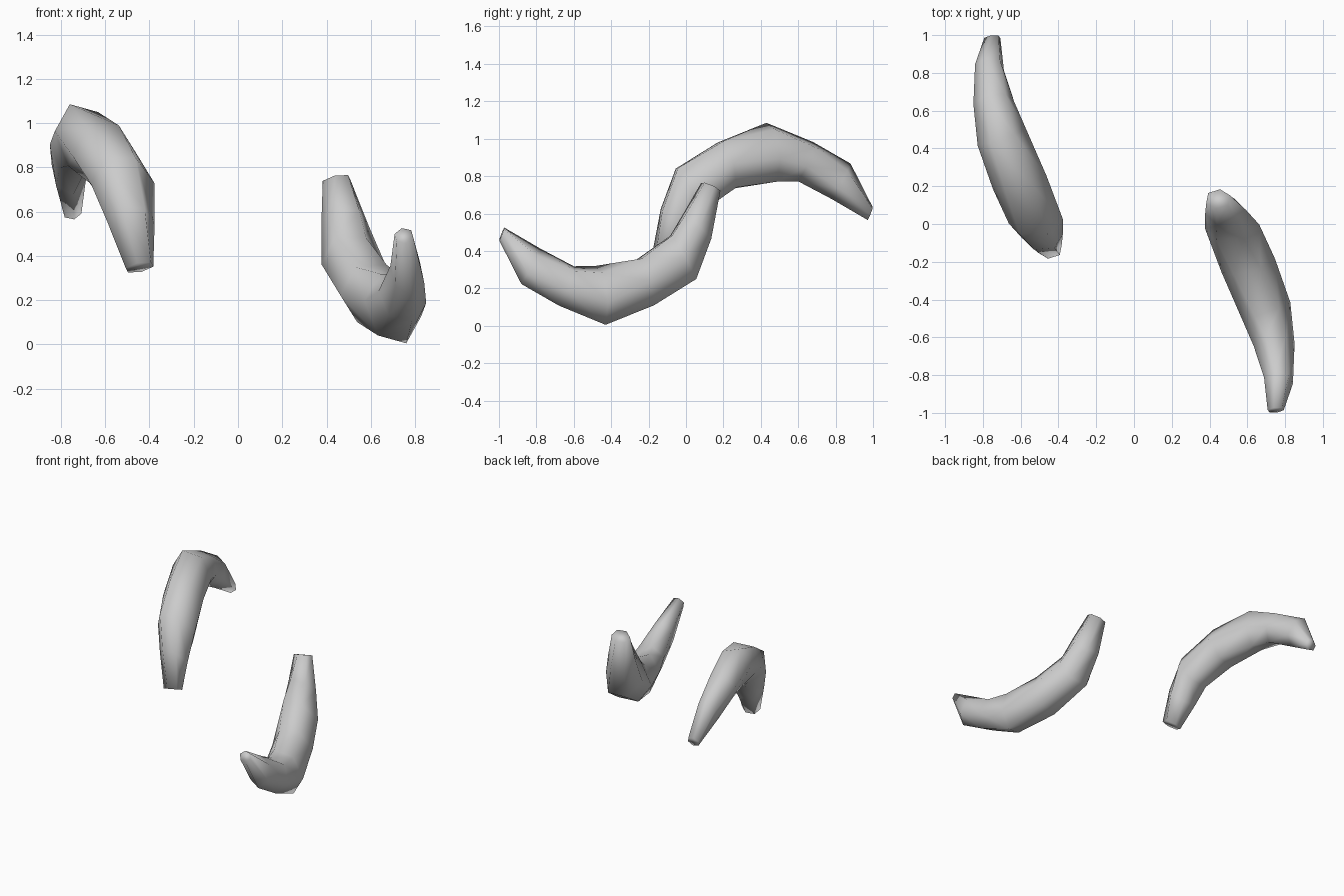
import bpy, bmesh, math
from mathutils import Vector

if "Cube" in bpy.data.objects:
    bpy.data.objects.remove(bpy.data.objects["Cube"])

# Stations along the horn: centre, outward spoke (to the ridge), side radius
STATIONS = [
    ((0.75, -0.985, 0.49), (0.01, -0.013, -0.035), 0.045),
    ((0.765, -0.83, 0.318), (0.02, -0.05, -0.095), 0.078),
    ((0.742, -0.64, 0.213), (0.045, -0.04, -0.105), 0.108),
    ((0.70, -0.46, 0.162), (0.06, 0.03, -0.157), 0.128),
    ((0.605, -0.22, 0.23), (0.075, 0.05, -0.12), 0.145),
    ((0.52, -0.015, 0.365), (0.085, 0.07, -0.115), 0.138),
    ((0.485, 0.065, 0.54), (0.045, 0.07, -0.075), 0.108),
    ((0.445, 0.132, 0.742), (0.01, 0.052, -0.02), 0.068),
]
SIDES = 6
HEIGHT = 1.09


def horn(name, place):
    bm = bmesh.new()
    rings = []
    pts = [Vector(s[0]) for s in STATIONS]
    for i, (c, out, radius) in enumerate(STATIONS):
        tangent = pts[min(i + 1, len(pts) - 1)] - pts[max(i - 1, 0)]
        out = Vector(out)
        side = tangent.cross(out).normalized() * radius
        ring = []
        for k in range(SIDES):
            a = 2 * math.pi * k / SIDES
            ring.append(bm.verts.new(place(pts[i] + out * math.cos(a) + side * math.sin(a))))
        rings.append(ring)
    for r, q in zip(rings, rings[1:]):
        for k in range(SIDES):
            n = (k + 1) % SIDES
            bm.faces.new((r[k], r[n], q[n], q[k]))
    # Flat ends
    bm.faces.new(rings[0])
    bm.faces.new(rings[-1])
    bmesh.ops.recalc_face_normals(bm, faces=bm.faces[:])
    for f in bm.faces:
        f.smooth = True
    me = bpy.data.meshes.new(name)
    bm.to_mesh(me)
    bm.free()
    ob = bpy.data.objects.new(name, me)
    bpy.context.collection.objects.link(ob)


# Lower horn, and its copy inverted through the model's centre
horn("lower_horn", lambda p: p)
horn("upper_horn", lambda p: Vector((-p.x, -p.y, HEIGHT - p.z)))
